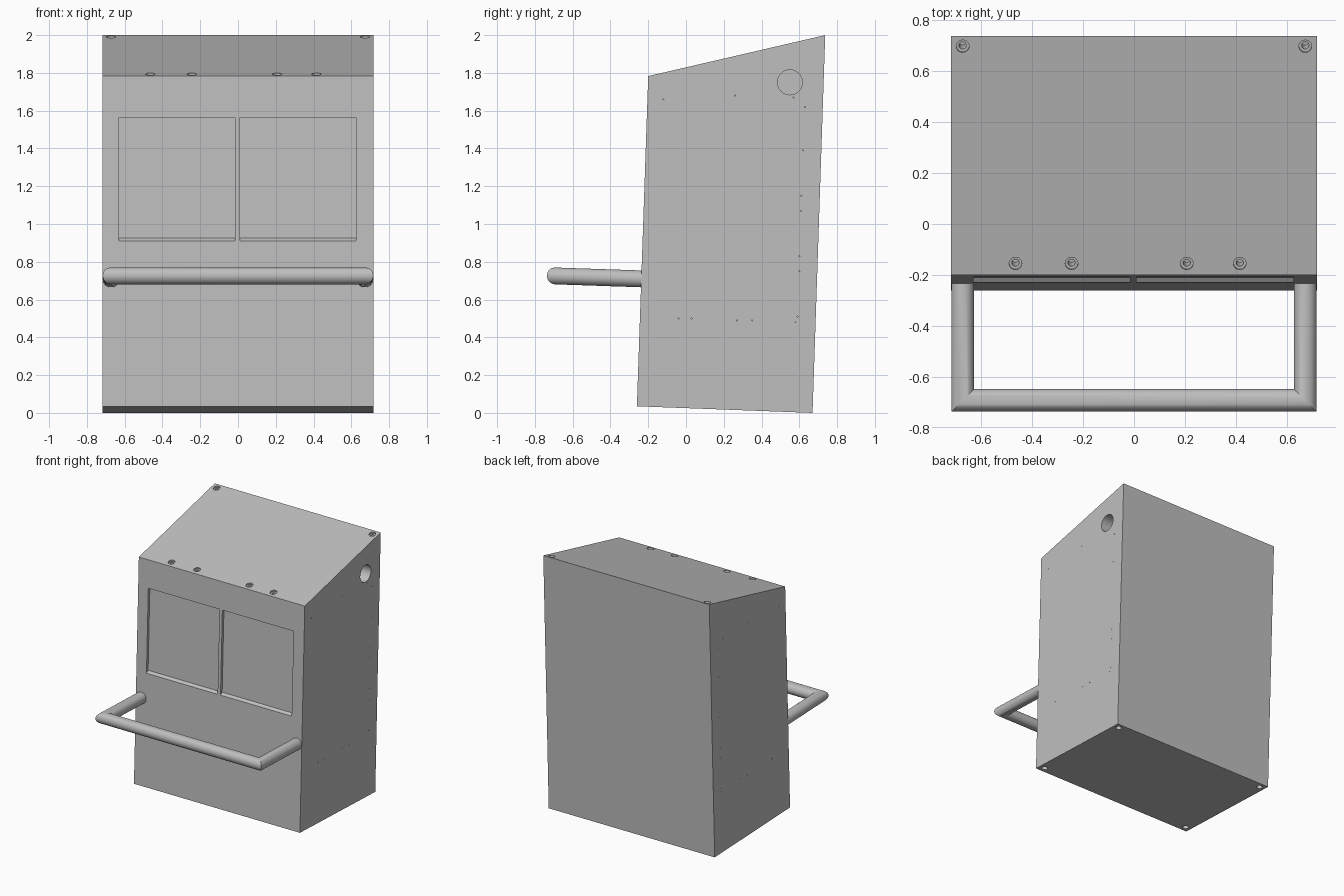
import bpy, bmesh, math
from mathutils import Vector

if "Cube" in bpy.data.objects:
    bpy.data.objects.remove(bpy.data.objects["Cube"], do_unlink=True)

grey = bpy.data.materials.new("light grey")
grey.use_nodes = True
colour = (0.52, 0.52, 0.52, 1)
grey.diffuse_color = colour
grey.node_tree.nodes["Principled BSDF"].inputs["Base Color"].default_value = colour


def make_object(name, bm):
    bmesh.ops.recalc_face_normals(bm, faces=bm.faces)
    mesh = bpy.data.meshes.new(name)
    bm.to_mesh(mesh)
    bm.free()
    mesh.materials.append(grey)
    obj = bpy.data.objects.new(name, mesh)
    bpy.context.collection.objects.link(obj)
    return obj


def loft(bm, rings):
    """Closed solid through rings with equal point counts."""
    loops = [[bm.verts.new(p) for p in ring] for ring in rings]
    for a, b in zip(loops, loops[1:]):
        for i in range(len(a)):
            j = (i + 1) % len(a)
            bm.faces.new((a[i], a[j], b[j], b[i]))
    bm.faces.new(loops[0][::-1])
    bm.faces.new(loops[-1])


def bore(bm, centre, inward, steps, sides=24):
    """Turned cutter; steps are (radius, depth) along the inward direction."""
    inward = Vector(inward).normalized()
    u = inward.orthogonal().normalized()
    v = inward.cross(u)
    turn = [2 * math.pi * i / sides for i in range(sides)]
    loft(bm, [[Vector(centre) + inward * d + r * (u * math.cos(t) + v * math.sin(t))
               for t in turn] for r, d in steps])


# Cabinet outline in (y, z)
W = 0.717
FB, BB, BT, FT = (Vector(p) for p in ((-0.26, 0.035), (0.67, 0), (0.737, 2), (-0.2, 1.783)))


def along(a, b, y):
    return a.y + (b.y - a.y) * (y - a.x) / (b.x - a.x)


def front_y(z):
    return FB.x + (FT.x - FB.x) * (z - FB.y) / (FT.y - FB.y)


bm = bmesh.new()
loft(bm, [[(x, p.x, p.y) for p in (FB, BB, BT, FT)] for x in (-W, W)])
cabinet = make_object("cabinet", bm)

# Cutters: two window recesses with a sloping sill
bm = bmesh.new()
for x0, x1 in ((-0.63, -0.015), (0.01, 0.625)):
    rings = []
    for depth, sill in ((-0.02, 0.895), (0.02, 0.925)):
        rings.append([(x, front_y(z) + depth, z)
                      for x, z in ((x0, sill), (x1, sill), (x1, 1.565), (x0, 1.565))])
    loft(bm, rings)

# Cutters: counterbored holes in the roof
roof_in = (0, BT.y - FT.y, FT.x - BT.x)
roof_holes = [(x, -0.155) for x in (-0.465, -0.245, 0.207, 0.415)] + [(-0.672, 0.697), (0.672, 0.697)]
for x, y in roof_holes:
    bore(bm, (x, y, along(FT, BT, y)), roof_in,
         ((0.025, -0.02), (0.025, 0.012), (0.014, 0.013), (0.014, 0.08)))

# Cutters: holes under the base corners
base_in = (0, FB.y - BB.y, BB.x - FB.x)
for x in (-0.672, 0.672):
    for y in (-0.215, 0.625):
        bore(bm, (x, y, along(FB, BB, y)), base_in, ((0.022, -0.02), (0.022, 0.06)))

# Cutter: round cable port in the left wall
bore(bm, (W, 0.55, 1.75), (-1, 0, 0), ((0.066, -0.02), (0.066, 0.1)), 40)

# Cutters: pin holes in both side walls
pins = ((-0.12, 1.66), (0.26, 1.68), (0.57, 1.67), (0.63, 1.62), (0.62, 1.39),
        (0.61, 1.15), (0.61, 1.07), (0.6, 0.83), (0.6, 0.75), (0.59, 0.51),
        (0.58, 0.48), (0.35, 0.49), (0.27, 0.49), (0.03, 0.5), (-0.04, 0.5))
for side in (-1, 1):
    for y, z in pins:
        bore(bm, (side * W, y, z), (-side, 0, 0), ((0.003, -0.01), (0.003, 0.01)), 6)

cutter = make_object("cutter", bm)
cutter.hide_render = True
cut = cabinet.modifiers.new("cut", "BOOLEAN")
cut.operation = "DIFFERENCE"
cut.solver = "EXACT"
cut.object = cutter
bpy.context.view_layer.update()
graph = bpy.context.evaluated_depsgraph_get()
result = bpy.data.meshes.new_from_object(cabinet.evaluated_get(graph))
cabinet.modifiers.clear()
cabinet.data = result
bpy.data.objects.remove(cutter, do_unlink=True)

# Push handle: mitred round tube, dropping slightly toward the cabinet
R, X, Y = 0.0445, 0.672, -0.692
turn = [2 * math.pi * i / 32 for i in range(32)]
rings = []
for side, at_corner in ((-1, False), (-1, True), (1, True), (1, False)):
    ring = []
    for t in turn:
        out = R * math.cos(t)
        y = Y - out if at_corner else -0.225
        ring.append((side * (X + out), y, 0.725 - 0.034 * (y - Y) + R * math.sin(t)))
    rings.append(ring)
bm = bmesh.new()
loft(bm, rings)
handle = make_object("push_handle", bm)

# Smooth the round parts, keep the edges sharp
bpy.ops.object.select_all(action="DESELECT")
for obj in (cabinet, handle):
    obj.select_set(True)
bpy.context.view_layer.objects.active = cabinet
bpy.ops.object.shade_smooth_by_angle(angle=math.radians(30))
